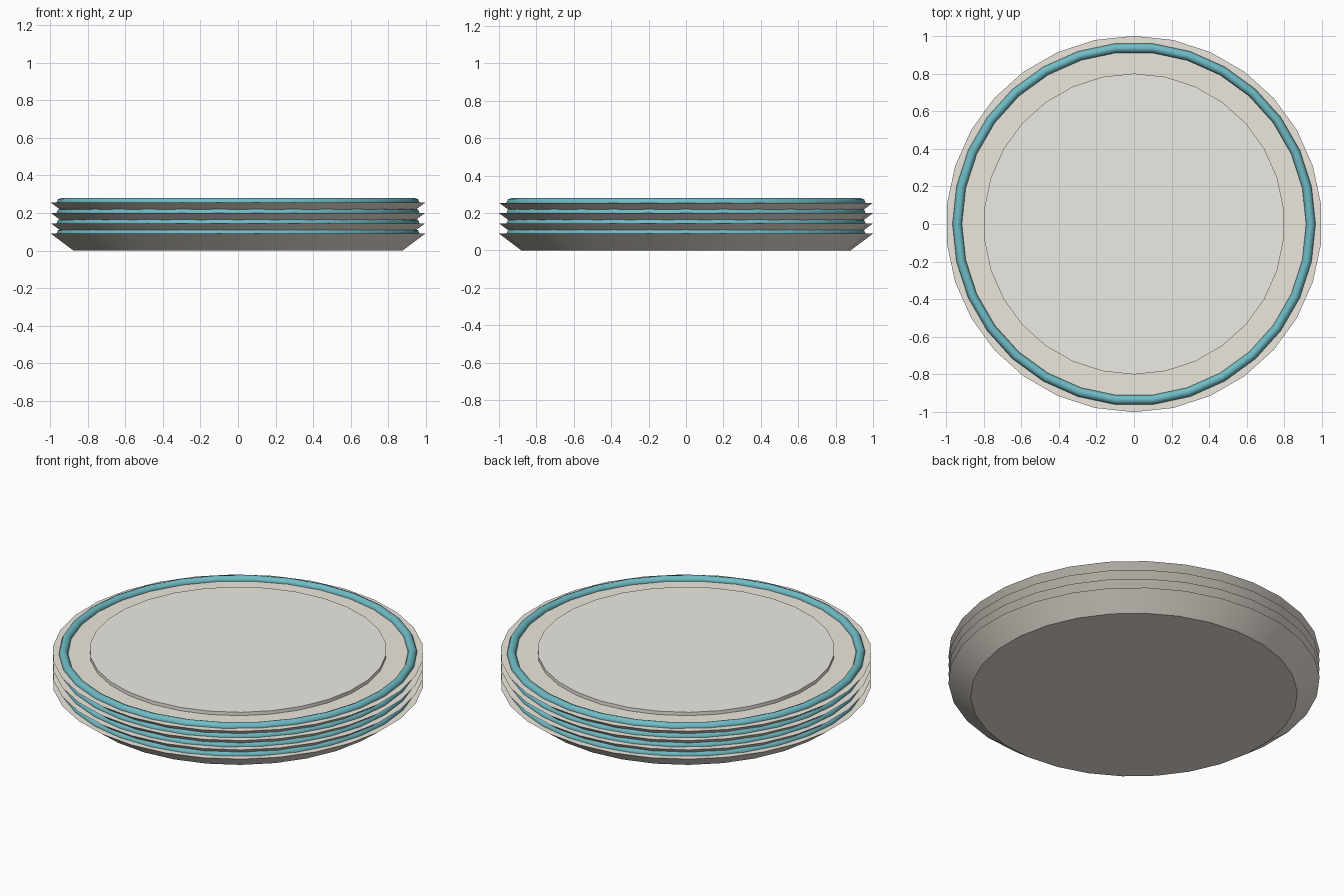
import bpy
import math

if "Cube" in bpy.data.objects:
    bpy.data.objects.remove(bpy.data.objects["Cube"])

SIDES = 30


def material(name, color):
    m = bpy.data.materials.new(name)
    m.diffuse_color = (*color, 1)
    m.use_nodes = True
    m.node_tree.nodes["Principled BSDF"].inputs["Base Color"].default_value = m.diffuse_color
    return m


cream = material("cream", (0.85, 0.80, 0.72))
pale = material("pale_glaze", (0.85, 0.83, 0.77))
teal = material("teal", (0.16, 0.50, 0.56))


def finish(name, mat, angle):
    obj = bpy.context.object
    obj.name = name
    obj.data.materials.append(mat)
    bpy.ops.object.shade_smooth_by_angle(angle=math.radians(angle))


def plate(i):
    z = 0.055 * i
    rim = z + 0.09
    # flared plate body
    bpy.ops.mesh.primitive_cone_add(vertices=SIDES, radius1=0.88, radius2=1.0,
                                    depth=0.09, location=(0, 0, z + 0.045))
    finish(f"plate_body_{i + 1}", cream, 30)
    # raised centre disc
    bpy.ops.mesh.primitive_cylinder_add(vertices=SIDES, radius=0.8, depth=0.02,
                                        location=(0, 0, rim + 0.01))
    finish(f"plate_centre_{i + 1}", pale, 30)
    # coloured rim band
    bpy.ops.mesh.primitive_torus_add(major_segments=SIDES, minor_segments=8,
                                     major_radius=0.94, minor_radius=0.025,
                                     location=(0, 0, rim))
    finish(f"rim_band_{i + 1}", teal, 60)


# stack of four nested plates
for i in range(4):
    plate(i)
